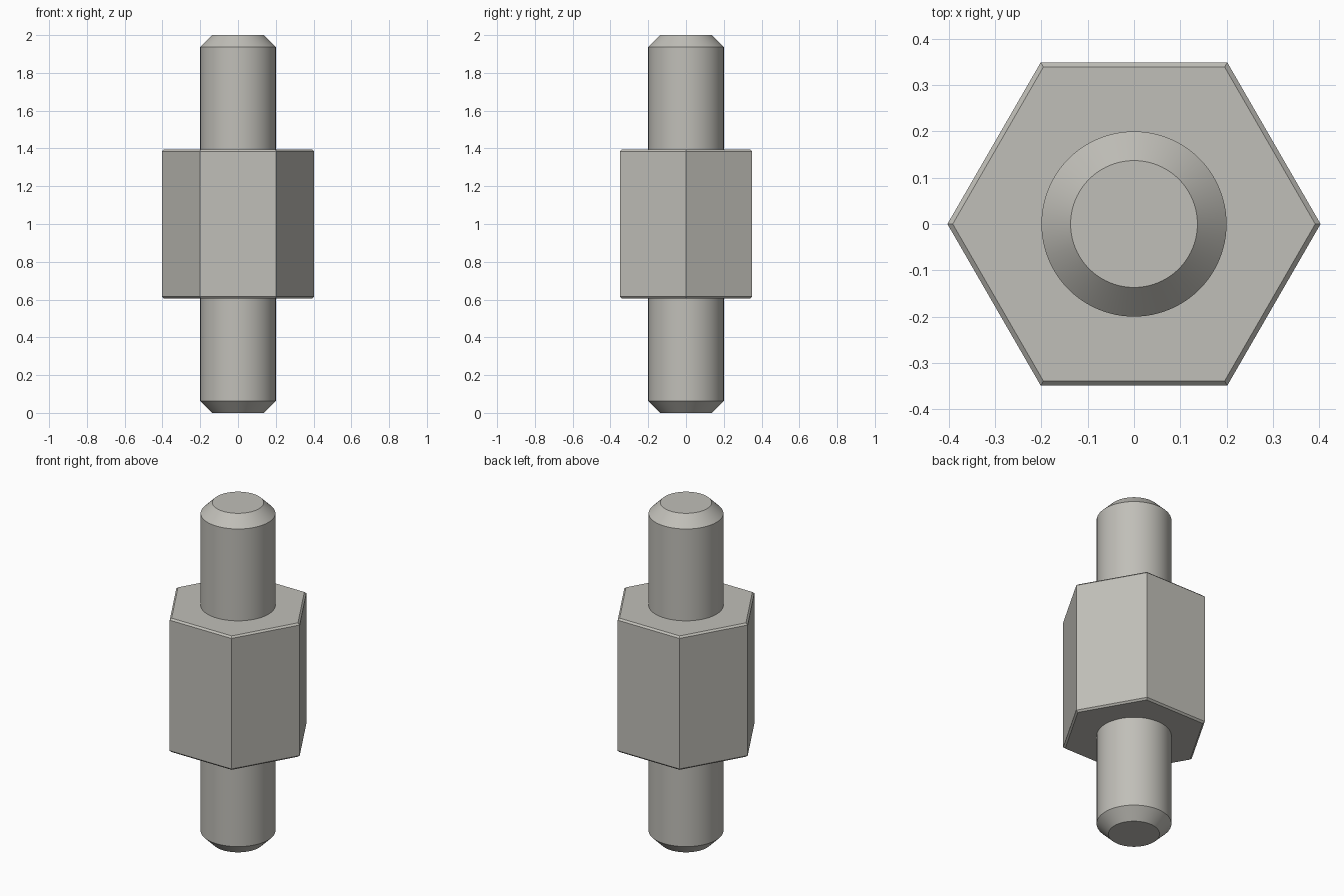
import bpy
import bmesh
from math import cos, sin, pi, radians

cube = bpy.data.objects.get("Cube")
if cube:
    bpy.data.objects.remove(cube, do_unlink=True)

# Single bare metal colour
metal = bpy.data.materials.new("warm grey metal")
metal.use_nodes = True
colour = (0.53, 0.52, 0.48, 1)
metal.diffuse_color = colour
metal.node_tree.nodes["Principled BSDF"].inputs["Base Color"].default_value = colour


def turned_part(name, profile, sides, smooth=False):
    """Sweep (radius, height) points around z with the given number of sides."""
    bm = bmesh.new()
    rings = []
    for radius, height in profile:
        angles = [2 * pi * i / sides for i in range(sides)]
        rings.append([bm.verts.new((radius * cos(a), radius * sin(a), height)) for a in angles])
    for low, high in zip(rings, rings[1:]):
        for i in range(sides):
            j = (i + 1) % sides
            bm.faces.new((low[i], low[j], high[j], high[i]))
    bm.faces.new(rings[0][::-1])
    bm.faces.new(rings[-1])
    bmesh.ops.recalc_face_normals(bm, faces=bm.faces)
    mesh = bpy.data.meshes.new(name)
    bm.to_mesh(mesh)
    bm.free()
    mesh.materials.append(metal)
    part = bpy.data.objects.new(name, mesh)
    bpy.context.collection.objects.link(part)
    if smooth:
        bpy.ops.object.select_all(action="DESELECT")
        part.select_set(True)
        bpy.context.view_layer.objects.active = part
        bpy.ops.object.shade_smooth_by_angle(angle=radians(30))
    return part


# Hexagonal body with a fine chamfer around both ends
corner, body_low, body_high, bevel = 0.403, 0.605, 1.395, 0.01
turned_part("hex_body", [
    (corner - bevel * 1.15, body_low),
    (corner, body_low + bevel),
    (corner, body_high - bevel),
    (corner - bevel * 1.15, body_high),
], 6)

# Round studs with chamfered tips, seated on the body faces
stud, tip, chamfer = 0.2, 0.137, 0.063
turned_part("lower_stud", [(tip, 0), (stud, chamfer), (stud, body_low)], 96, True)
turned_part("upper_stud", [(stud, body_high), (stud, 2 - chamfer), (tip, 2)], 96, True)
